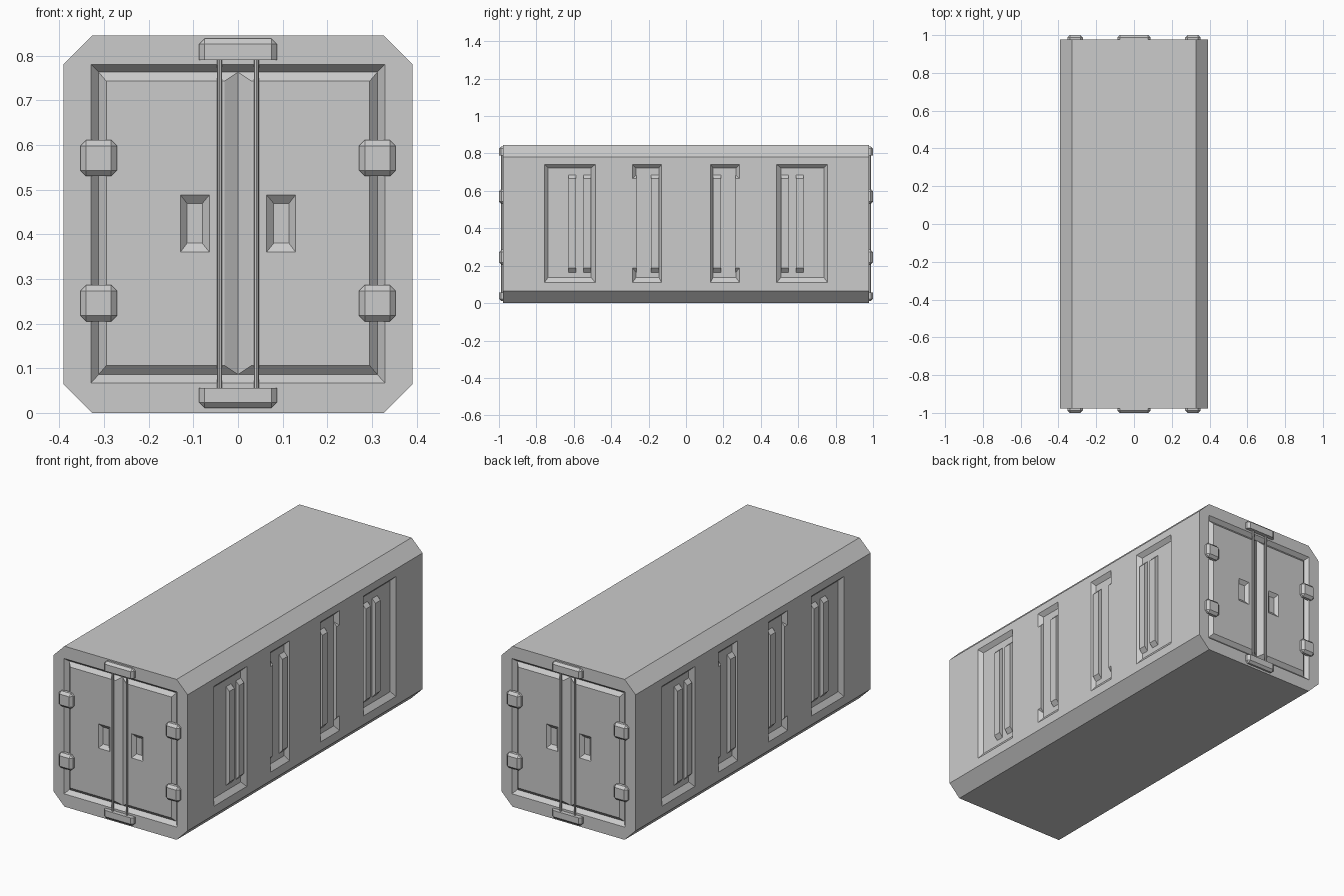
import bpy, bmesh, math
from mathutils import Matrix, Vector

if "Cube" in bpy.data.objects:
    bpy.data.objects.remove(bpy.data.objects["Cube"])

W, H, L, C = 0.391, 0.845, 0.978, 0.064   # half width, height, half length, chamfer
D = 0.02                                   # recess depth


def frame(u, v, d, origin):
    m = Matrix((u, v, d)).transposed().to_4x4()
    m.translation = Vector(origin)
    return m


# Local frames (u across, v up, d outward) for both ends and both sides
TURN = Matrix.Rotation(math.pi, 4, 'Z')
END = frame((1, 0, 0), (0, 0, 1), (0, -1, 0), (0, -L, 0))
SIDE = frame((0, 1, 0), (0, 0, 1), (1, 0, 0), (W, 0, 0))
ENDS = [END, TURN @ END]
SIDES = [SIDE, TURN @ SIDE]


def finish(name, bm):
    bmesh.ops.recalc_face_normals(bm, faces=bm.faces)
    me = bpy.data.meshes.new(name)
    bm.to_mesh(me)
    bm.free()
    ob = bpy.data.objects.new(name, me)
    bpy.context.collection.objects.link(ob)
    return ob


def frustum(bm, m, r0, d0, r1, d1):
    """Block between rectangle r0 at depth d0 and r1 at d1; r = (u0, u1, v0, v1)."""
    rings = []
    for (a, b, c, e), d in ((r0, d0), (r1, d1)):
        rings.append([bm.verts.new(m @ Vector((u, v, d)))
                      for u, v in ((a, c), (b, c), (b, e), (a, e))])
    lo, hi = rings
    bm.faces.new(lo[::-1])
    bm.faces.new(hi)
    for i in range(4):
        j = (i + 1) % 4
        bm.faces.new((lo[i], lo[j], hi[j], hi[i]))
    return lo + hi


def recess(bm, m, outer, inner, depth=D, level=0):
    """Cutter whose sloped walls pass through outer at the surface."""
    over = [2 * o - i for o, i in zip(outer, inner)]
    frustum(bm, m, inner, level - depth, over, level + depth)


def flip(r, s):
    return r if s > 0 else (-r[1], -r[0], r[2], r[3])


def block(bm, m, r, d0, d1, bevel, sharp_v=None):
    """Bevelled box; edges lying at v = sharp_v stay sharp."""
    vs = frustum(bm, m, r, d0, r, d1)
    edges = {e for v in vs for e in v.link_edges}
    if sharp_v is not None:
        edges = {e for e in edges if not all(abs(v.co.z - sharp_v) < 1e-4 for v in e.verts)}
    bmesh.ops.bevel(bm, geom=list(edges), offset=bevel, segments=1,
                    affect='EDGES', clamp_overlap=True)


def cut(ob, cutter):
    cutter.hide_render = True
    mod = ob.modifiers.new("cut", 'BOOLEAN')
    mod.operation, mod.solver, mod.object = 'DIFFERENCE', 'EXACT', cutter
    bpy.context.view_layer.objects.active = ob
    bpy.ops.object.modifier_apply(modifier=mod.name)
    bpy.data.objects.remove(cutter)


# Container body: chamfered rectangle extruded along y
bm = bmesh.new()
x, z = W - C, H - C
profile = [(-x, 0), (x, 0), (W, C), (W, z), (x, H), (-x, H), (-W, z), (-W, C)]
face = bm.faces.new([bm.verts.new((px, -L, pz)) for px, pz in profile])
ext = bmesh.ops.extrude_face_region(bm, geom=[face])
bmesh.ops.translate(bm, vec=(0, 2 * L, 0),
                    verts=[g for g in ext['geom'] if isinstance(g, bmesh.types.BMVert)])
body = finish("container_body", bm)

# Door openings and side panel recesses
bm = bmesh.new()
for m in ENDS:
    recess(bm, m, (-.329, .329, .067, .78), (-.312, .312, .086, .763))
for m in SIDES:
    for s in (1, -1):
        recess(bm, m, flip((.485, .757, .11, .742), s), flip((.507, .737, .137, .722), s))
        recess(bm, m, flip((.13, .287, .11, .742), s), flip((.145, .267, .137, .722), s))
cut(body, finish("recess_cutter", bm))

# Raised ribs inside the side panels
bm = bmesh.new()
for m in SIDES:
    for s in (1, -1):
        for a, b in ((.507, .548), (.587, .629), (.145, .188), (.265, .287)):
            frustum(bm, m, flip((a, b, .165, .685), s), -D,
                    flip((a, b, .187, .665), s), -.001)
finish("side_ribs", bm)

# Door leaves with sloped edges and handle pockets
doors, pockets = bmesh.new(), bmesh.new()
for m in ENDS:
    for s in (1, -1):
        frustum(doors, m, flip((0, .312, .086, .763), s), -D,
                flip((.03, .295, .106, .743), s), -.002)
        recess(pockets, m, flip((.064, .129, .36, .488), s),
               flip((.08, .114, .38, .469), s), .016, -.002)
cut(finish("door_leaves", doors), finish("pocket_cutter", pockets))

# Hinges
bm = bmesh.new()
for m in ENDS:
    for s in (1, -1):
        for v in (.205, .53):
            block(bm, m, flip((.271, .353, v, v + .081), s), -.019, 1 - L, .013)
finish("door_hinges", bm)

# Rod brackets above and below the doors
bm = bmesh.new()
for m in ENDS:
    block(bm, m, (-.087, .087, .79, .838), -.015, 1 - L, .012, .79)
    block(bm, m, (-.087, .087, .011, .056), -.015, 1 - L, .012, .056)
finish("rod_brackets", bm)

# Locking rods
bm = bmesh.new()
for m in ENDS:
    for u in (-.041, .041):
        at = Matrix.Translation(m @ Vector((u, .423, .005)))
        bmesh.ops.create_cone(bm, cap_ends=True, segments=8, radius1=.0055,
                              radius2=.0055, depth=.75, matrix=at)
finish("locking_rods", bm)
